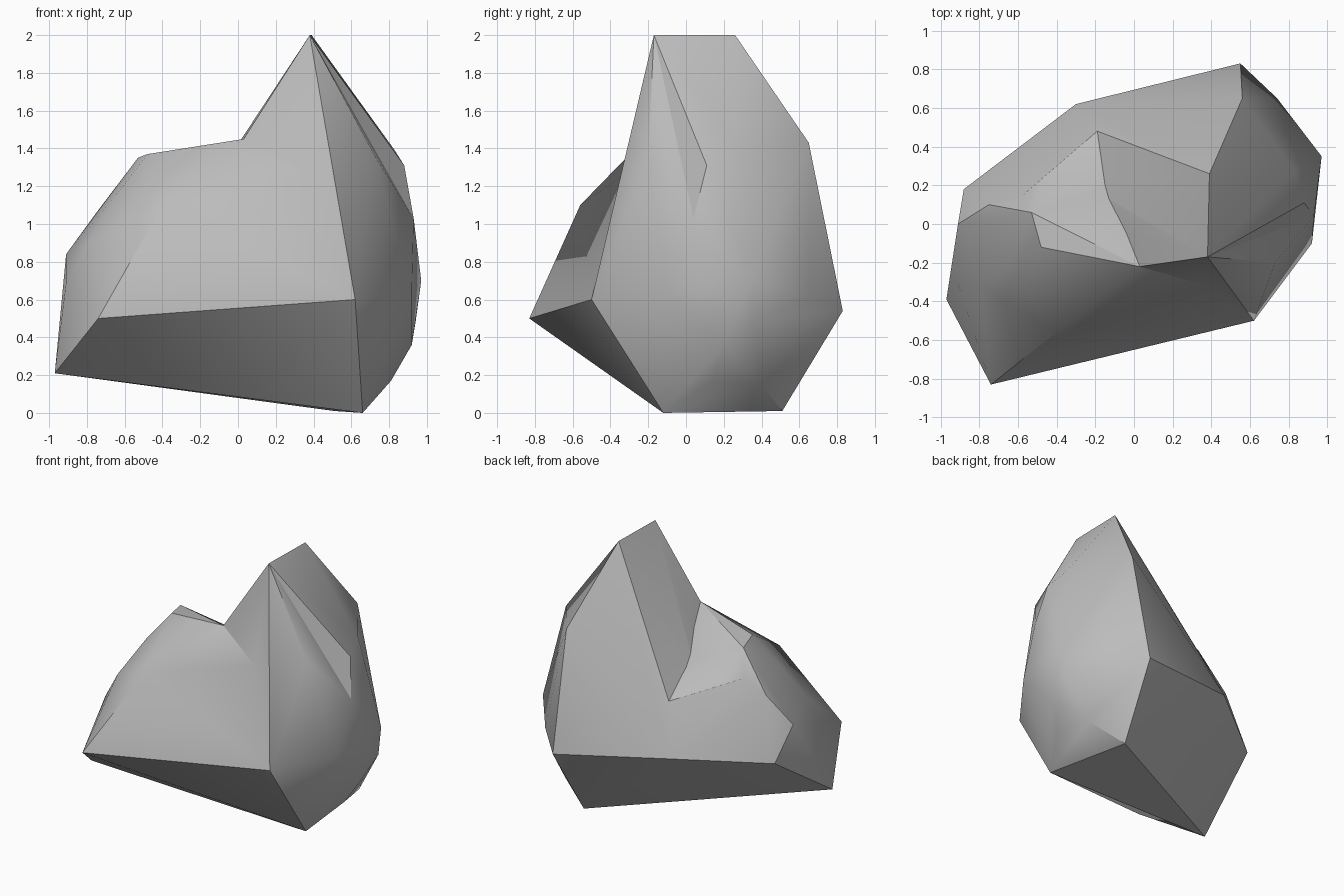
import bpy, bmesh, math

cube = bpy.data.objects.get("Cube")
if cube:
    bpy.data.objects.remove(cube, do_unlink=True)

stone = bpy.data.materials.new("stone_grey")
stone.use_nodes = True
GREY = (0.5, 0.5, 0.5, 1)
stone.diffuse_color = GREY
stone.node_tree.nodes["Principled BSDF"].inputs["Base Color"].default_value = GREY

# Corners of the rock, grouped by region
base = dict(
    left_toe=(-.97, -.39, .21), front_toe=(-.74, -.83, .50), front_right=(.62, -.50, .60),
    foot_front=(.66, -.12, 0), foot_back=(.51, .51, .01), back_tip=(.55, .83, .54),
    back_mid=(-.30, .62, .65), back_left=(-.88, .18, .60))
notch = dict(
    notch_front=(.03, -.22, 1.45), notch_mid=(-.14, .13, 1.21), notch_back=(-.19, .48, 1.01),
    saddle=(-.63, .10, 1.18))
peak = dict(
    tip_front=(.38, -.17, 2), tip_back=(.39, .26, 2), back_high=(.56, .65, 1.43),
    brow=(.73, -.20, 1.35), cheek_high=(.88, .11, 1.31), cheek_low=(.93, .04, 1.03))
flank = [(.83, .27, 1.39), (.92, -.10, .64), (.97, .35, .70), (.94, .36, .48),
         (.92, .20, .36), (.81, .14, .17), (.75, .40, .15), (.74, .65, .62)]
shoulder = [(-.53, .06, 1.35), (-.48, -.12, 1.37), (-.40, -.56, 1.10), (-.64, -.20, 1.16),
            (-.79, -.33, .90), (-.75, .10, 1.06), (-.91, 0, .84), (-.91, -.31, .69)]
pts = {**base, **notch, **peak}


def pick(names):
    return [pts[n] for n in names.split()]


def hull(name, points, flip=None):
    """Convex chunk; flip swaps the diagonal between two corners to make a crease."""
    bm = bmesh.new()
    for p in points:
        bm.verts.new(p)
    res = bmesh.ops.convex_hull(bm, input=bm.verts[:])
    loose = [v for v in bm.verts if not v.link_faces]
    bmesh.ops.delete(bm, geom=loose, context='VERTS')
    if flip:
        for e in bm.edges[:]:
            ends = [tuple(round(c, 2) for c in v.co) for v in e.verts]
            if all(f in ends for f in flip):
                bmesh.ops.rotate_edges(bm, edges=[e], use_ccw=True)
                break
    bmesh.ops.recalc_face_normals(bm, faces=bm.faces[:])
    me = bpy.data.meshes.new(name)
    bm.to_mesh(me)
    bm.free()
    me.materials.append(stone)
    ob = bpy.data.objects.new(name, me)
    bpy.context.scene.collection.objects.link(ob)
    return ob


# Tall right-hand chunk with a crease beside the brow
rock = hull("rock", list(peak.values()) + flank + pick(
    "front_right foot_front foot_back back_tip back_mid notch_front notch_mid notch_back"),
    flip=(pts["brow"], pts["cheek_high"]))

# Lower left shoulder and the ledge behind it
front_shoulder = hull("front_shoulder", list(base.values()) + shoulder + pick(
    "notch_front notch_mid saddle brow"))
back_ledge = hull("back_ledge", pick(
    "left_toe foot_front foot_back back_tip back_mid back_left notch_mid notch_back saddle"))

# Fuse the chunks into one solid
bpy.context.view_layer.objects.active = rock
for chunk in (front_shoulder, back_ledge):
    mod = rock.modifiers.new("fuse", 'BOOLEAN')
    mod.operation = 'UNION'
    mod.solver = 'EXACT'
    mod.object = chunk
    bpy.ops.object.modifier_apply(modifier=mod.name)
    bpy.data.objects.remove(chunk, do_unlink=True)

# Soft facets with crisp main edges
bpy.ops.object.select_all(action='DESELECT')
rock.select_set(True)
bpy.ops.object.shade_smooth_by_angle(angle=math.radians(30))
